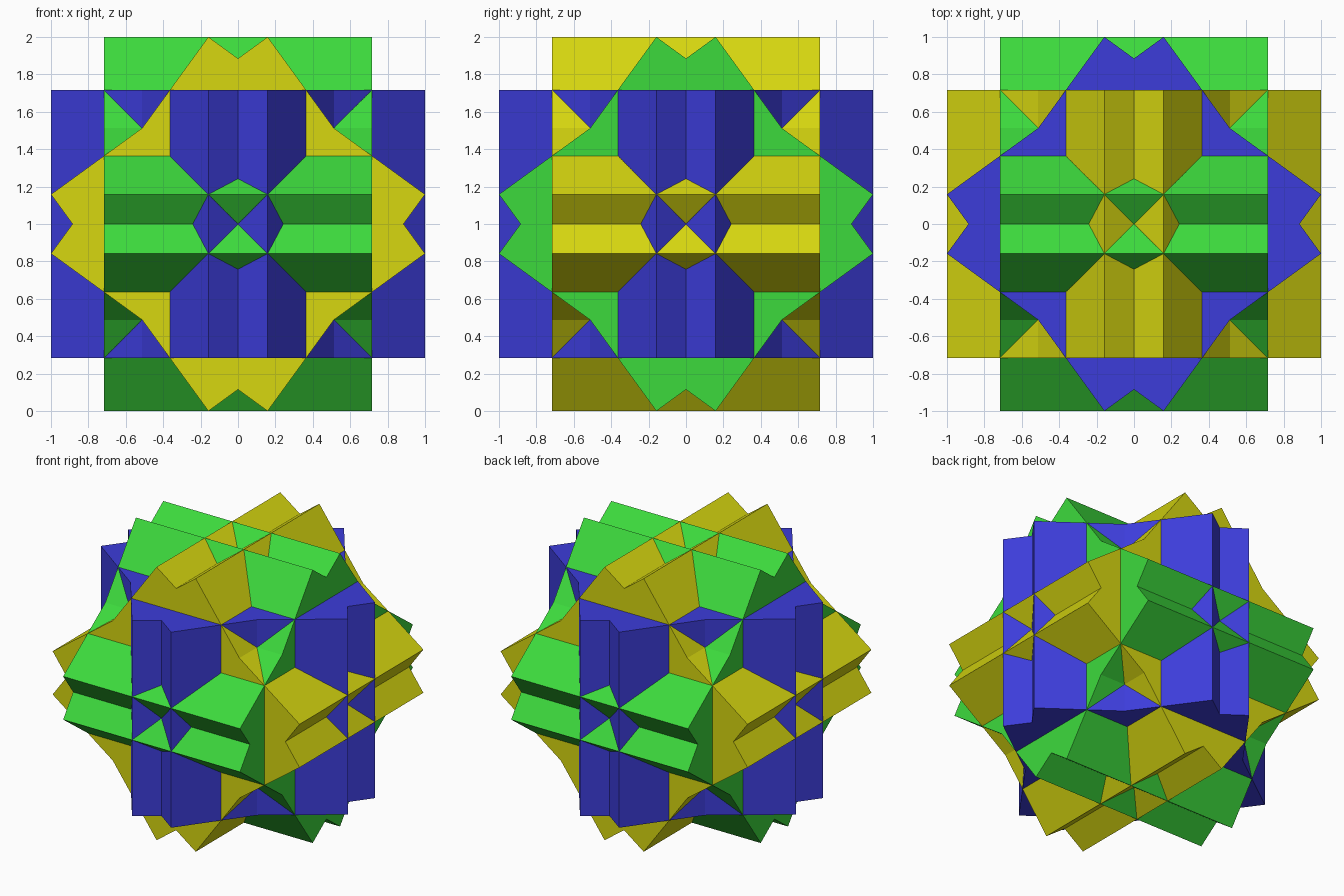
import bpy, bmesh, math
from mathutils import Matrix

if "Cube" in bpy.data.objects:
    bpy.data.objects.remove(bpy.data.objects["Cube"], do_unlink=True)

TURN = math.radians(36)                              # each square is turned by +/- this angle
HALF = 1 / (math.cos(TURN) + math.sin(TURN))         # half side, so the star tips reach 1


def make_material(name, color):
    mat = bpy.data.materials.new(name)
    mat.use_nodes = True
    mat.diffuse_color = color
    mat.node_tree.nodes["Principled BSDF"].inputs["Base Color"].default_value = color
    return mat


def star_outline():
    """Outline of two overlapping squares turned in opposite directions."""
    tip = HALF * math.sqrt(2)
    notch = HALF / math.cos(TURN)
    corner_notch = HALF / math.cos(math.pi / 4 - TURN)
    off = math.pi / 4 - TURN
    points = []
    for quarter in range(4):
        a = quarter * math.pi / 2
        for r, t in ((notch, a), (tip, a + off),
                     (corner_notch, a + math.pi / 4), (tip, a + math.pi / 2 - off)):
            points.append((r * math.cos(t), r * math.sin(t)))
    return points


def star_prism(name, rotation, mat):
    bm = bmesh.new()
    base = bm.faces.new([bm.verts.new((x, y, -HALF)) for x, y in star_outline()])
    top = bmesh.ops.extrude_face_region(bm, geom=[base], use_keep_orig=True)
    verts = [g for g in top["geom"] if isinstance(g, bmesh.types.BMVert)]
    bmesh.ops.translate(bm, verts=verts, vec=(0, 0, 2 * HALF))
    bmesh.ops.recalc_face_normals(bm, faces=bm.faces[:])
    bm.transform(Matrix.Translation((0, 0, 1)) @ rotation)
    mesh = bpy.data.meshes.new(name)
    bm.to_mesh(mesh)
    bm.free()
    mesh.materials.append(mat)
    obj = bpy.data.objects.new(name, mesh)
    bpy.context.collection.objects.link(obj)
    return obj


# Three crossing star prisms, one along each axis
star_prism("upright_star_prism", Matrix.Identity(4),
           make_material("blue", (0.046, 0.046, 0.7, 1)))
star_prism("sideways_star_prism", Matrix.Rotation(math.pi / 2, 4, 'Y'),
           make_material("green", (0.046, 0.7, 0.046, 1)))
star_prism("front_to_back_star_prism", Matrix.Rotation(math.pi / 2, 4, 'X'),
           make_material("yellow", (0.68, 0.68, 0.005, 1)))
